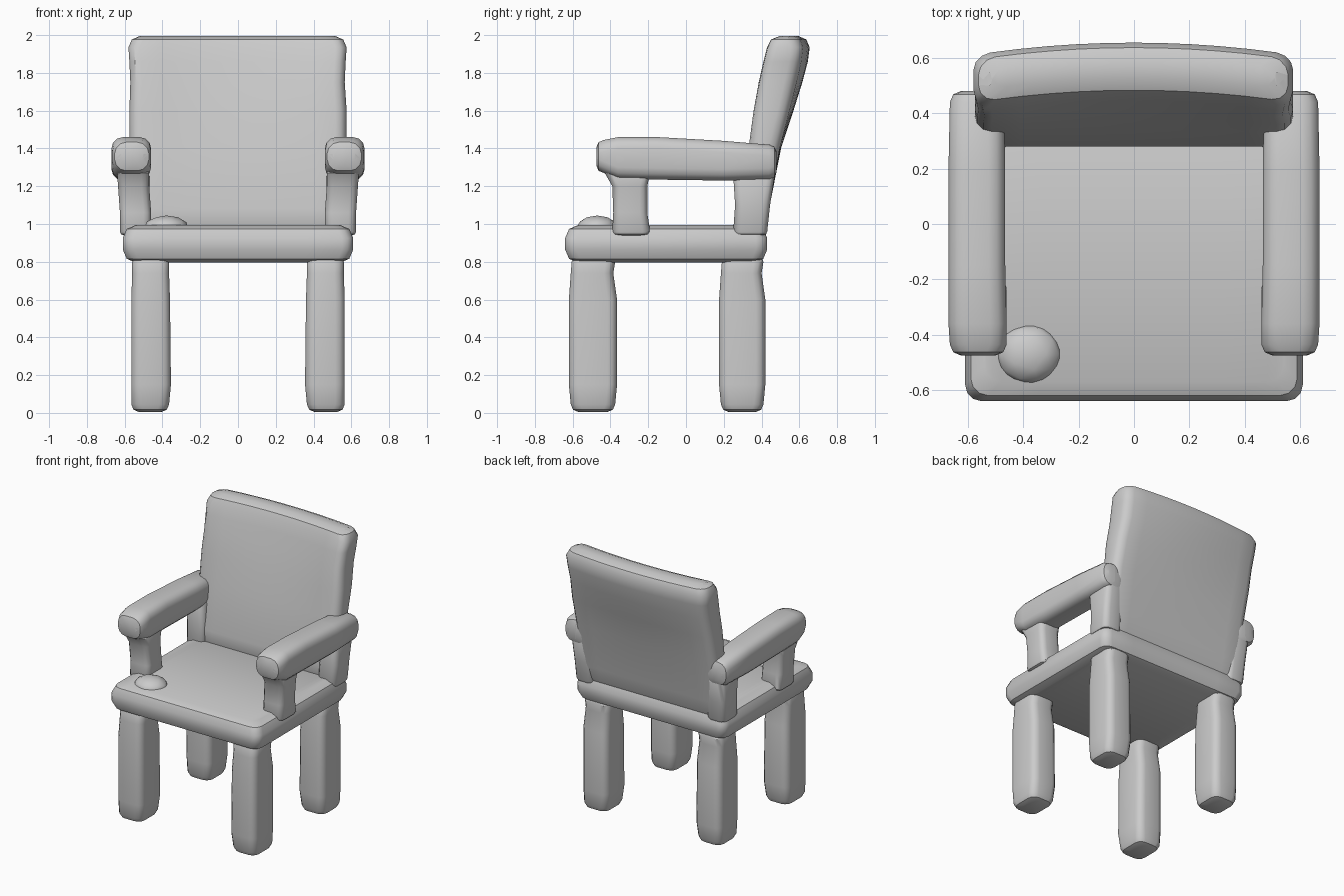
import bpy, bmesh, math

if "Cube" in bpy.data.objects:
    bpy.data.objects.remove(bpy.data.objects["Cube"])


def finish(name, bm):
    bmesh.ops.recalc_face_normals(bm, faces=bm.faces)
    mesh = bpy.data.meshes.new(name)
    bm.to_mesh(mesh)
    bm.free()
    obj = bpy.data.objects.new(name, mesh)
    bpy.context.collection.objects.link(obj)
    bpy.ops.object.select_all(action='DESELECT')
    obj.select_set(True)
    bpy.context.view_layer.objects.active = obj
    bpy.ops.object.shade_smooth_by_angle(angle=math.radians(35))
    return obj


def section(u0, u1, v0, v1, r, cols):
    """Rounded rectangle; point i lies opposite point N-1-i."""
    low = []
    for cu, start in ((u0 + r, 180), (u1 - r, 270)):
        if low:
            a = low[-1][0]
            low += [(a + (cu - a) * i / cols, v0) for i in range(1, cols)]
        for k in range(4):
            t = math.radians(start + 30 * k)
            low.append((cu + r * math.cos(t), v0 + r + r * math.sin(t)))
    return low + [(u, v0 + v1 - v) for u, v in reversed(low)]


def loft(name, axis, rings, r=0.05, e=0.04, cols=1, bend=None, side=1):
    """Loft rounded rectangles (w, u0, u1, v0, v1) with rounded ends."""
    def eased(ring, sign):
        w, u0, u1, v0, v1 = ring
        return [(w + sign * e * a, u0 + e * b, u1 - e * b, v0 + e * b, v1 - e * b)
                for a, b in ((0, 1), (0.3, 0.3), (1, 0))]
    rings = eased(rings[0], 1) + rings[1:-1] + eased(rings[-1], -1)[::-1]
    bm = bmesh.new()
    loops = []
    for w, *rect in rings:
        loop = []
        for u, v in section(*rect, r, cols):
            x, y, z = (u, v, w) if axis == 'Z' else (u, w, v)
            if bend:
                x, y, z = bend(x, y, z)
            loop.append(bm.verts.new((side * x, y, z)))
        loops.append(loop)
    n = len(loops[0])
    for a, b in zip(loops, loops[1:]):
        for i in range(n):
            j = (i + 1) % n
            bm.faces.new((a[i], a[j], b[j], b[i]))
    for loop in (loops[0], loops[-1]):
        for i in range(n // 2 - 1):
            bm.faces.new((loop[i], loop[i + 1], loop[n - 2 - i], loop[n - 1 - i]))
    return finish(name, bm)


# Seat slab
loft("seat", 'Z', [(0.795, -0.61, 0.61, -0.64, 0.43),
                   (0.995, -0.61, 0.61, -0.64, 0.43)], r=0.06, e=0.07, cols=6)


# Backrest leaning rearward, with a gentle rear bulge near the top
def bulge(x, y, z):
    amount = 0.04 * max(0, 1 - (x / 0.55) ** 2) * min(1, max(0, (z - 1.3) / 0.5))
    return x, y + amount, z


loft("backrest", 'Z', [(0.93, -0.57, 0.57, 0.28, 0.42),
                       (1.08, -0.57, 0.57, 0.28, 0.44),
                       (1.40, -0.575, 0.575, 0.33, 0.495),
                       (1.60, -0.575, 0.575, 0.355, 0.545),
                       (1.75, -0.57, 0.565, 0.38, 0.58),
                       (1.86, -0.575, 0.57, 0.405, 0.605),
                       (1.995, -0.58, 0.575, 0.425, 0.615)],
     r=0.06, e=0.06, cols=10, bend=bulge)

# Legs, arm posts and armrests on both sides
for label, s in (("left", -1), ("right", 1)):
    for part, y0, y1 in (("front_leg", -0.62, -0.365), ("rear_leg", 0.175, 0.42)):
        loft(f"{label}_{part}", 'Z',
             [(0.005, 0.365, 0.565, y0 + 0.01, y1 - 0.01),
              (0.15, 0.355, 0.565, y0, y1),
              (0.60, 0.36, 0.565, y0, y1),
              (0.74, 0.365, 0.56, y0 + 0.01, y1 - 0.02),
              (0.84, 0.365, 0.56, y0 + 0.015, y1 - 0.01)], r=0.05, side=s)
    loft(f"{label}_front_arm_post", 'Z',
         [(0.94, 0.46, 0.625, -0.39, -0.19),
          (1.06, 0.46, 0.625, -0.385, -0.205),
          (1.20, 0.47, 0.635, -0.39, -0.205),
          (1.29, 0.47, 0.64, -0.43, -0.19)], r=0.04, e=0.02, side=s)
    loft(f"{label}_rear_arm_post", 'Z',
         [(0.94, 0.46, 0.61, 0.25, 0.43),
          (1.10, 0.465, 0.615, 0.26, 0.445),
          (1.28, 0.47, 0.62, 0.25, 0.47)], r=0.04, e=0.02, side=s)
    loft(f"{label}_armrest", 'Y',
         [(-0.475, 0.46, 0.665, 1.27, 1.445),
          (-0.36, 0.46, 0.67, 1.24, 1.46),
          (-0.15, 0.465, 0.67, 1.235, 1.46),
          (0.20, 0.465, 0.67, 1.23, 1.44),
          (0.48, 0.47, 0.665, 1.235, 1.42)], r=0.06, side=s)

# Low lump on the seat by the left arm
bm = bmesh.new()
bmesh.ops.create_icosphere(bm, subdivisions=2, radius=1)
for v in bm.verts:
    v.co = (-0.38 + 0.12 * v.co.x, -0.47 + 0.11 * v.co.y, 0.98 + 0.065 * v.co.z)
finish("seat_lump", bm)
